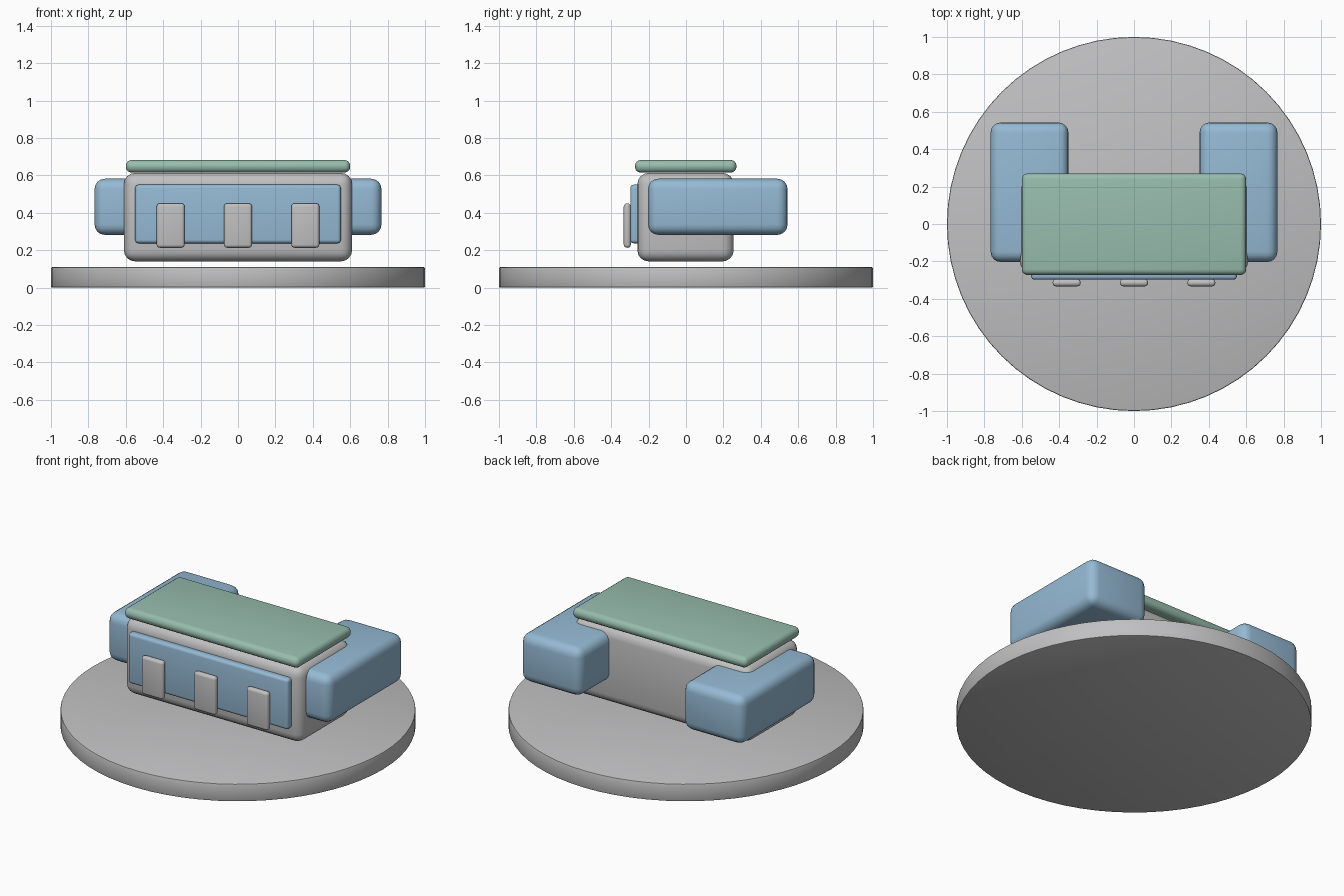
import bpy, math

if "Cube" in bpy.data.objects:
    bpy.data.objects.remove(bpy.data.objects["Cube"])


def material(name, rgb):
    m = bpy.data.materials.new(name)
    m.diffuse_color = (*rgb, 1.0)
    m.use_nodes = True
    m.node_tree.nodes["Principled BSDF"].inputs["Base Color"].default_value = m.diffuse_color
    return m


GREY = material("warm_grey", (0.53, 0.53, 0.54))
BLUE = material("soft_blue", (0.30, 0.49, 0.66))
GREEN = material("sage_green", (0.31, 0.51, 0.42))


def finish(ob, name, mat, bevel, segments):
    """Name, colour, round the edges and smooth the current object."""
    ob.name = name
    ob.data.materials.append(mat)
    mod = ob.modifiers.new("rounding", 'BEVEL')
    mod.width, mod.segments = bevel, segments
    mod.limit_method = 'ANGLE'
    mod.angle_limit = math.radians(40)
    bpy.ops.object.modifier_apply(modifier=mod.name)
    bpy.ops.object.shade_smooth_by_angle(angle=math.radians(35))


def rounded_box(name, mat, lo, hi, bevel, segments=4):
    """Rounded box spanning the two corners lo and hi."""
    centre = [(a + b) / 2 for a, b in zip(lo, hi)]
    bpy.ops.mesh.primitive_cube_add(size=1, location=centre)
    ob = bpy.context.object
    ob.scale = [b - a for a, b in zip(lo, hi)]
    bpy.ops.object.transform_apply(location=False, rotation=False, scale=True)
    finish(ob, name, mat, bevel, segments)


# Round ground plate
bpy.ops.mesh.primitive_cylinder_add(vertices=64, radius=1, depth=0.11, location=(0, 0, 0.055))
finish(bpy.context.object, "base_plate", GREY, 0.008, 2)

# Main block, hovering just above the plate
rounded_box("main_body", GREY, (-0.61, -0.26, 0.14), (0.61, 0.255, 0.613), 0.06)

# Flat roof slab
rounded_box("roof", GREEN, (-0.6, -0.273, 0.615), (0.6, 0.27, 0.682), 0.031)

# Side wings reaching backwards
for name, side in (("left_wing", -1), ("right_wing", 1)):
    x0, x1 = sorted((side * 0.35, side * 0.767))
    rounded_box(name, BLUE, (x0, -0.203, 0.282), (x1, 0.543, 0.582), 0.055)

# Wide front window
rounded_box("front_window", BLUE, (-0.55, -0.298, 0.237), (0.55, -0.238, 0.55), 0.018)

# Front pillars
for i in (-1, 0, 1):
    x = 0.36 * i
    rounded_box("front_pillar", GREY, (x - 0.075, -0.333, 0.213), (x + 0.075, -0.295, 0.45), 0.017)
